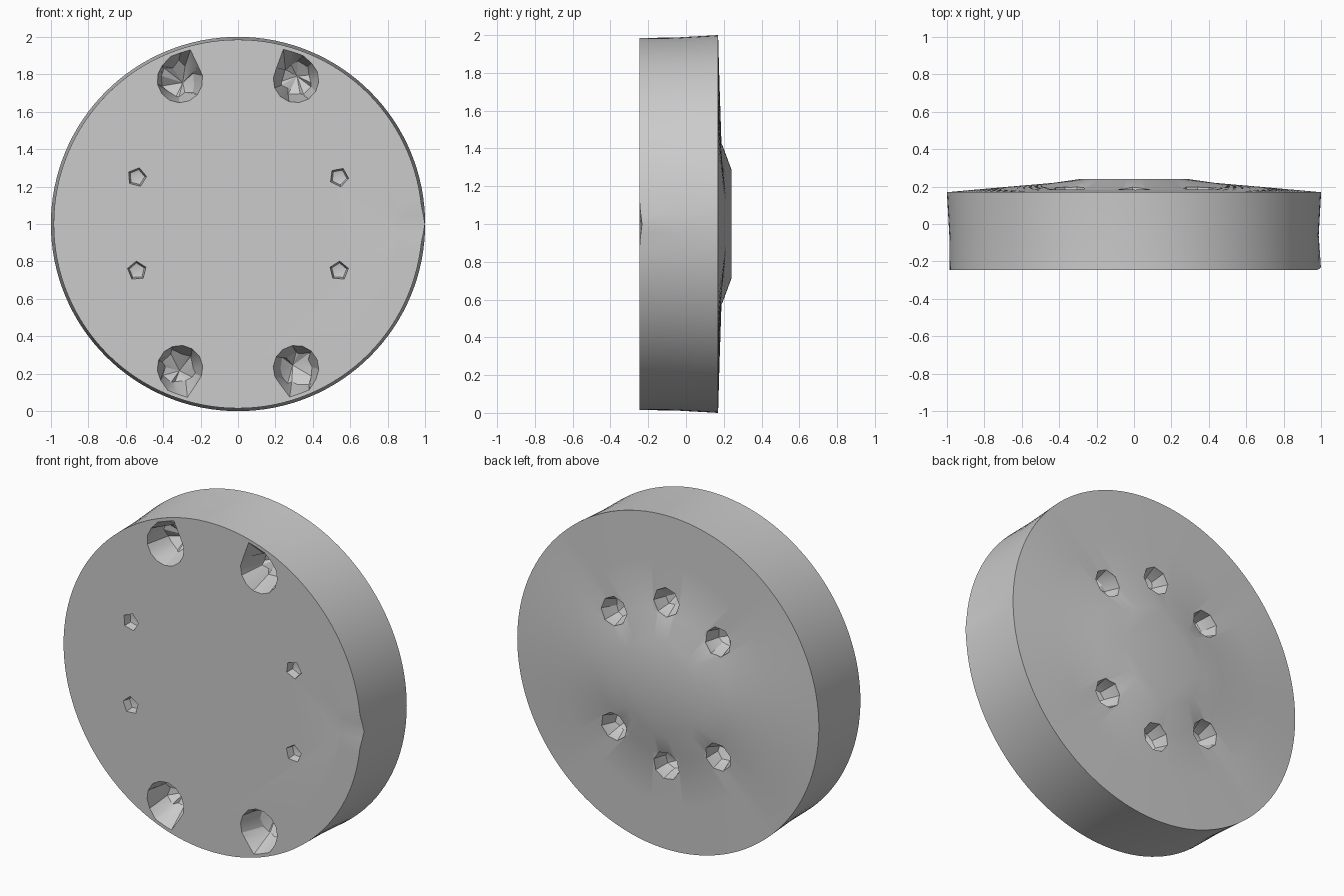
import bpy, bmesh, math, random
from mathutils import Vector

random.seed(4)
cube = bpy.data.objects.get("Cube")
if cube:
    bpy.data.objects.remove(cube)

SEGMENTS = 128
CENTRE_Z = 1.0

grey = bpy.data.materials.new("plain grey")
grey.use_nodes = True
grey.diffuse_color = (0.6, 0.6, 0.6, 1)
grey.node_tree.nodes["Principled BSDF"].inputs["Base Color"].default_value = grey.diffuse_color


def make_object(name, bm):
    bmesh.ops.recalc_face_normals(bm, faces=bm.faces)
    mesh = bpy.data.meshes.new(name)
    bm.to_mesh(mesh)
    bm.free()
    mesh.materials.append(grey)
    obj = bpy.data.objects.new(name, mesh)
    bpy.context.collection.objects.link(obj)
    return obj


def bridge(bm, a, b):
    n = len(a)
    for i in range(n):
        j = (i + 1) % n
        bm.faces.new((a[i], a[j], b[j], b[i]))


# Wheel disc: rings of (radius, depth, extra height towards the two sides)
profile = [
    (0.85, -0.245, 0), (0.985, -0.245, 0), (0.987, -0.06, 0), (1.0, 0.17, 0),
    (0.72, 0.178, 0.017), (0.43, 0.188, 0.032), (0.29, 0.24, 0),
]
bm = bmesh.new()
rings = []
for index, (radius, depth, lift) in enumerate(profile):
    ring = []
    for i in range(SEGMENTS):
        angle = math.tau * i / SEGMENTS
        r = radius
        y = depth + lift * max(0, math.cos(2 * angle))
        # Small pulled-out point on the front edge
        if index == 1:
            pull = max(0, 1 - math.acos(max(-1, min(1, math.cos(angle)))) / 0.1)
            r += 0.014 * pull
            y += 0.012 * pull
        ring.append(bm.verts.new((r * math.cos(angle), y, CENTRE_Z + r * math.sin(angle))))
    rings.append(ring)
for a, b in zip(rings, rings[1:]):
    bridge(bm, a, b)
bm.faces.new(rings[0])
bm.faces.new(rings[-1])
disc = make_object("wheel_disc", bm)

# Pocket cutters
cut = bmesh.new()


def add_pocket(x, z, radius, sides, levels, floor, jitter=0.0, flare=0.0):
    """levels: (depth, radius factor) from the outside in; floor: depth of the rough tip."""
    loops = []
    spin = random.random()
    for number, (y, factor) in enumerate(levels):
        loop = []
        last = number == len(levels) - 1
        for i in range(sides):
            a = math.tau * (i + spin) / sides
            p = Vector((x + radius * factor * math.cos(a), y, z + radius * factor * math.sin(a)))
            # Flared mouth reaching out to the rim
            if flare and not last and math.sin(a) * z > 0 and abs(math.cos(a)) < 0.6:
                p.z = math.copysign(math.sqrt(flare ** 2 - p.x ** 2), z)
            if last:
                p += Vector([random.uniform(-jitter, jitter) for _ in range(3)])
            p.z += CENTRE_Z
            loop.append(cut.verts.new(p))
        loops.append(loop)
    for a, b in zip(loops, loops[1:]):
        bridge(cut, a, b)
    cut.faces.new(loops[0])
    tip = cut.verts.new((x + random.uniform(-jitter, jitter), floor,
                         z + CENTRE_Z + random.uniform(-jitter, jitter)))
    for i in range(sides):
        cut.faces.new((loops[-1][i], loops[-1][(i + 1) % sides], tip))


for sx in (-1, 1):
    for sz in (-1, 1):
        # Large front pockets near the rim
        add_pocket(sx * 0.31, sz * 0.77, 0.122, 14,
                   [(-0.3, 1), (-0.245, 1), (-0.1, 0.72)], -0.05, 0.02, 0.965)
        # Small front dents
        add_pocket(sx * 0.54, sz * 0.25, 0.052, 5,
                   [(-0.3, 1), (-0.245, 1), (-0.2, 0.8)], -0.19)
        # Back bolt pockets on the diagonals
        add_pocket(sx * 0.345, sz * 0.345, 0.085, 8,
                   [(0.3, 1), (0.18, 1), (0.1, 0.65)], 0.07, 0.01)
for sz in (-1, 1):
    # Back bolt pockets above and below the hub
    add_pocket(0, sz * 0.49, 0.085, 8, [(0.3, 1), (0.18, 1), (0.1, 0.65)], 0.07, 0.01)
cutter = make_object("pocket_cutter", cut)
cutter.hide_render = True

# Cut the pockets, then shade
modifier = disc.modifiers.new("pockets", 'BOOLEAN')
modifier.operation = 'DIFFERENCE'
modifier.solver = 'EXACT'
modifier.object = cutter
bpy.ops.object.select_all(action='DESELECT')
disc.select_set(True)
bpy.context.view_layer.objects.active = disc
bpy.ops.object.modifier_apply(modifier=modifier.name)
bpy.data.objects.remove(cutter)
bpy.ops.object.shade_smooth_by_angle(angle=math.radians(25))
